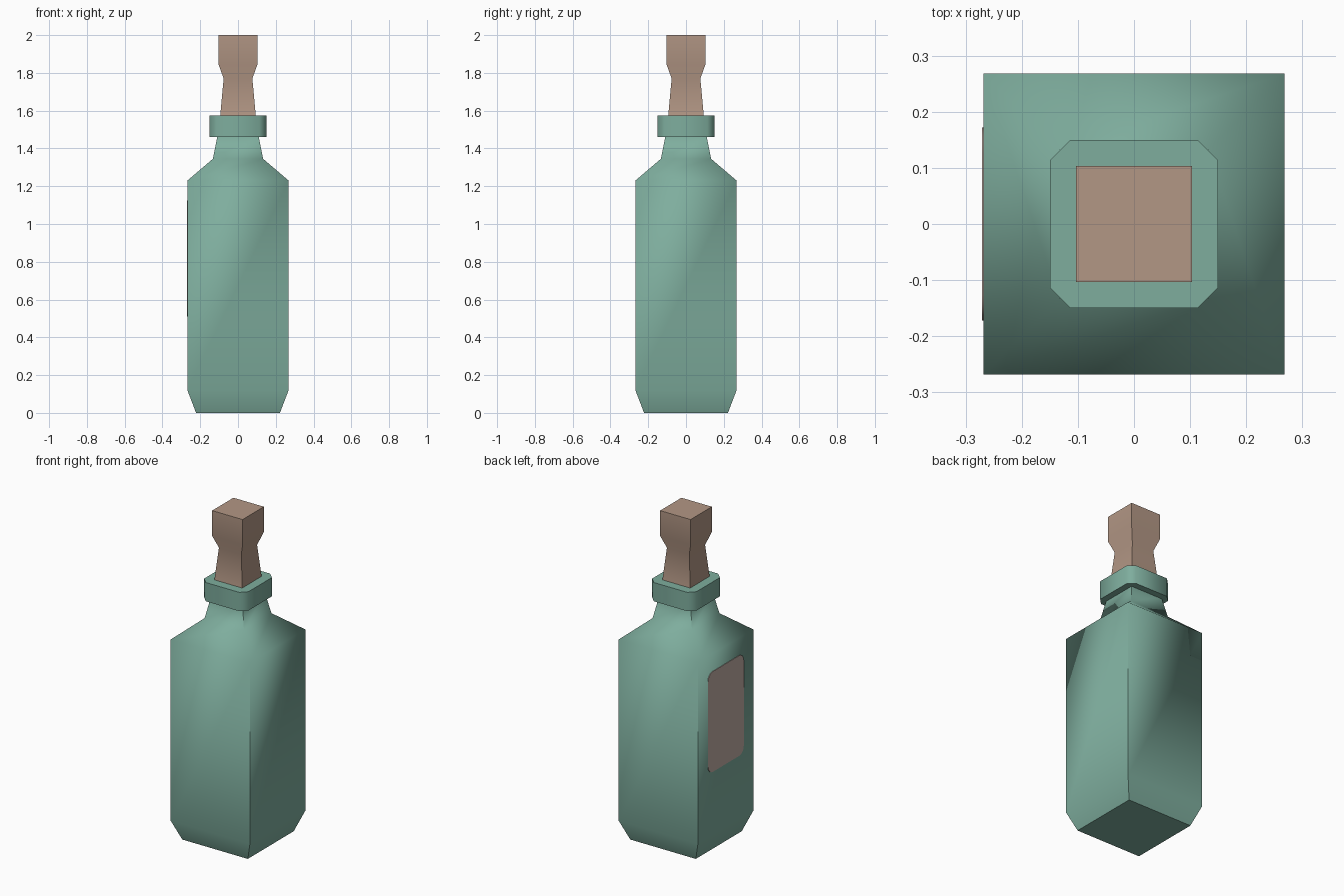
import bpy, bmesh, math

default = bpy.data.objects.get("Cube")
if default:
    bpy.data.objects.remove(default, do_unlink=True)


def material(name, rgb):
    mat = bpy.data.materials.new(name)
    mat.use_nodes = True
    color = (*rgb, 1.0)
    mat.diffuse_color = color
    bsdf = next(n for n in mat.node_tree.nodes if n.type == 'BSDF_PRINCIPLED')
    bsdf.inputs["Base Color"].default_value = color
    return mat


def finish(name, bm, mat, angle=60):
    bmesh.ops.recalc_face_normals(bm, faces=bm.faces)
    mesh = bpy.data.meshes.new(name)
    bm.to_mesh(mesh)
    bm.free()
    mesh.materials.append(mat)
    obj = bpy.data.objects.new(name, mesh)
    bpy.context.collection.objects.link(obj)
    bpy.ops.object.select_all(action='DESELECT')
    obj.select_set(True)
    bpy.context.view_layer.objects.active = obj
    bpy.ops.object.shade_smooth_by_angle(angle=math.radians(angle))
    return obj


def square_outline(half, chamfer=0):
    """Corners of a square, optionally with cut corners."""
    if not chamfer:
        return [(half, -half), (half, half), (-half, half), (-half, -half)]
    c = half - chamfer
    return [(half, -c), (half, c), (c, half), (-c, half),
            (-half, c), (-half, -c), (-c, -half), (c, -half)]


def loft(name, profile, mat, chamfer=0):
    """Stack square sections given as (half width, height)."""
    bm = bmesh.new()
    rings = [[bm.verts.new((x, y, z)) for x, y in square_outline(half, chamfer)]
             for half, z in profile]
    for low, high in zip(rings, rings[1:]):
        for i in range(len(low)):
            j = (i + 1) % len(low)
            bm.faces.new((low[i], low[j], high[j], high[i]))
    bm.faces.new(rings[0])
    bm.faces.new(rings[-1])
    return finish(name, bm, mat)


green = material("green glass", (0.21, 0.42, 0.34))
cork = material("brown cork", (0.45, 0.31, 0.235))
paper = material("pale label", (0.52, 0.41, 0.37))

# Bottle body with tapered foot, shoulder and neck
loft("bottle_body", [(0.222, 0), (0.268, 0.12), (0.268, 1.23),
                     (0.133, 1.345), (0.108, 1.47)], green)

# Collar with cut corners
loft("neck_collar", [(0.15, 1.46), (0.15, 1.575)], green, chamfer=0.037)

# Waisted stopper
loft("cork_stopper", [(0.098, 1.55), (0.094, 1.575), (0.076, 1.77),
                      (0.103, 1.845), (0.103, 2.0)], cork)

# Thin label with rounded corners on the -x side
half_w, half_h, radius, mid_z = 0.172, 0.307, 0.045, 0.817
bm = bmesh.new()
outline = []
for k, (sy, sz) in enumerate([(1, 1), (-1, 1), (-1, -1), (1, -1)]):
    for step in range(5):
        a = math.pi / 2 * (k + step / 4)
        outline.append(bm.verts.new((-0.267,
                                     sy * (half_w - radius) + radius * math.cos(a),
                                     mid_z + sz * (half_h - radius) + radius * math.sin(a))))
face = bm.faces.new(outline)
out = bmesh.ops.extrude_face_region(bm, geom=[face])
bmesh.ops.translate(bm, vec=(-0.004, 0, 0),
                    verts=[v for v in out["geom"] if isinstance(v, bmesh.types.BMVert)])
finish("side_label", bm, paper, 40)
